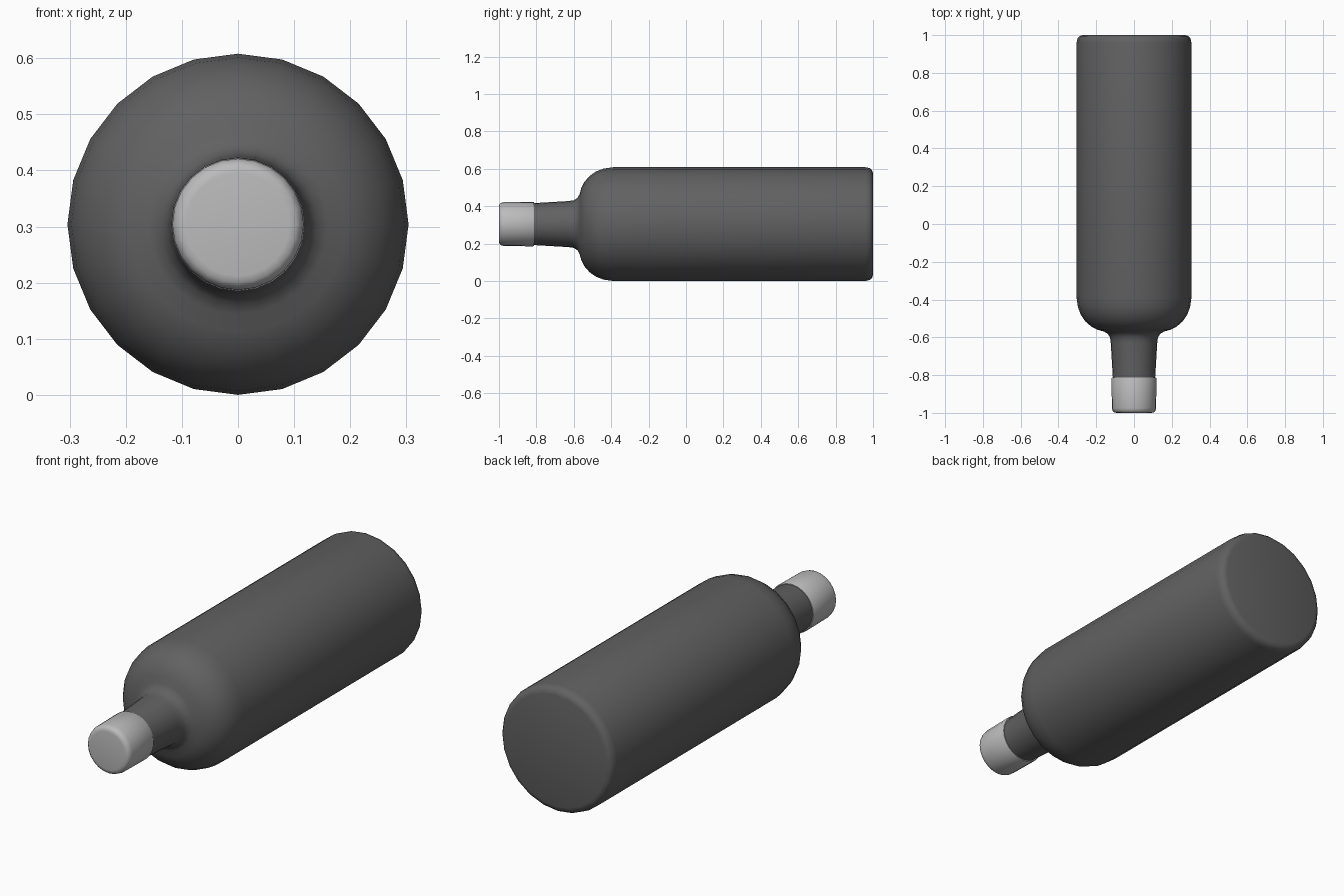
import bpy, bmesh, math

if "Cube" in bpy.data.objects:
    bpy.data.objects.remove(bpy.data.objects["Cube"])

SIDES = 24
AXIS_Z = 0.304


def lathe(name, profile, color):
    """Revolve (y, radius) points around the bottle's horizontal axis."""
    bm = bmesh.new()
    rings = []
    for y, r in profile:
        rings.append([bm.verts.new((r * math.cos(2 * math.pi * i / SIDES), y,
                                    AXIS_Z + r * math.sin(2 * math.pi * i / SIDES)))
                      for i in range(SIDES)])
    for a, b in zip(rings, rings[1:]):
        for i in range(SIDES):
            j = (i + 1) % SIDES
            bm.faces.new((a[i], a[j], b[j], b[i]))
    bm.faces.new(rings[0])
    bm.faces.new(rings[-1])
    bmesh.ops.recalc_face_normals(bm, faces=bm.faces)
    mesh = bpy.data.meshes.new(name)
    bm.to_mesh(mesh)
    bm.free()
    obj = bpy.data.objects.new(name, mesh)
    bpy.context.collection.objects.link(obj)
    mat = bpy.data.materials.new(name + "_color")
    mat.diffuse_color = color
    mat.use_nodes = True
    mat.node_tree.nodes["Principled BSDF"].inputs["Base Color"].default_value = mat.diffuse_color
    mesh.materials.append(mat)
    bpy.ops.object.select_all(action='DESELECT')
    obj.select_set(True)
    bpy.context.view_layer.objects.active = obj
    bpy.ops.object.shade_smooth_by_angle(angle=math.radians(40))
    return obj


# glass body: base, straight wall, rounded shoulder, tapering neck
lathe("bottle_body", [
    (1.0, 0.27), (0.995, 0.288), (0.982, 0.299), (0.96, 0.304),
    (-0.39, 0.304), (-0.44, 0.297), (-0.48, 0.282), (-0.515, 0.258),
    (-0.543, 0.226), (-0.56, 0.192), (-0.569, 0.16), (-0.58, 0.14),
    (-0.60, 0.127), (-0.63, 0.123), (-0.815, 0.112),
], (0.12, 0.12, 0.12, 1))

# cap over the mouth, with a rounded end
lathe("cap", [
    (-0.812, 0.108), (-0.812, 0.116), (-0.818, 0.119), (-0.975, 0.117),
    (-0.99, 0.113), (-0.998, 0.104), (-1.0, 0.092),
], (0.5, 0.5, 0.5, 1))
